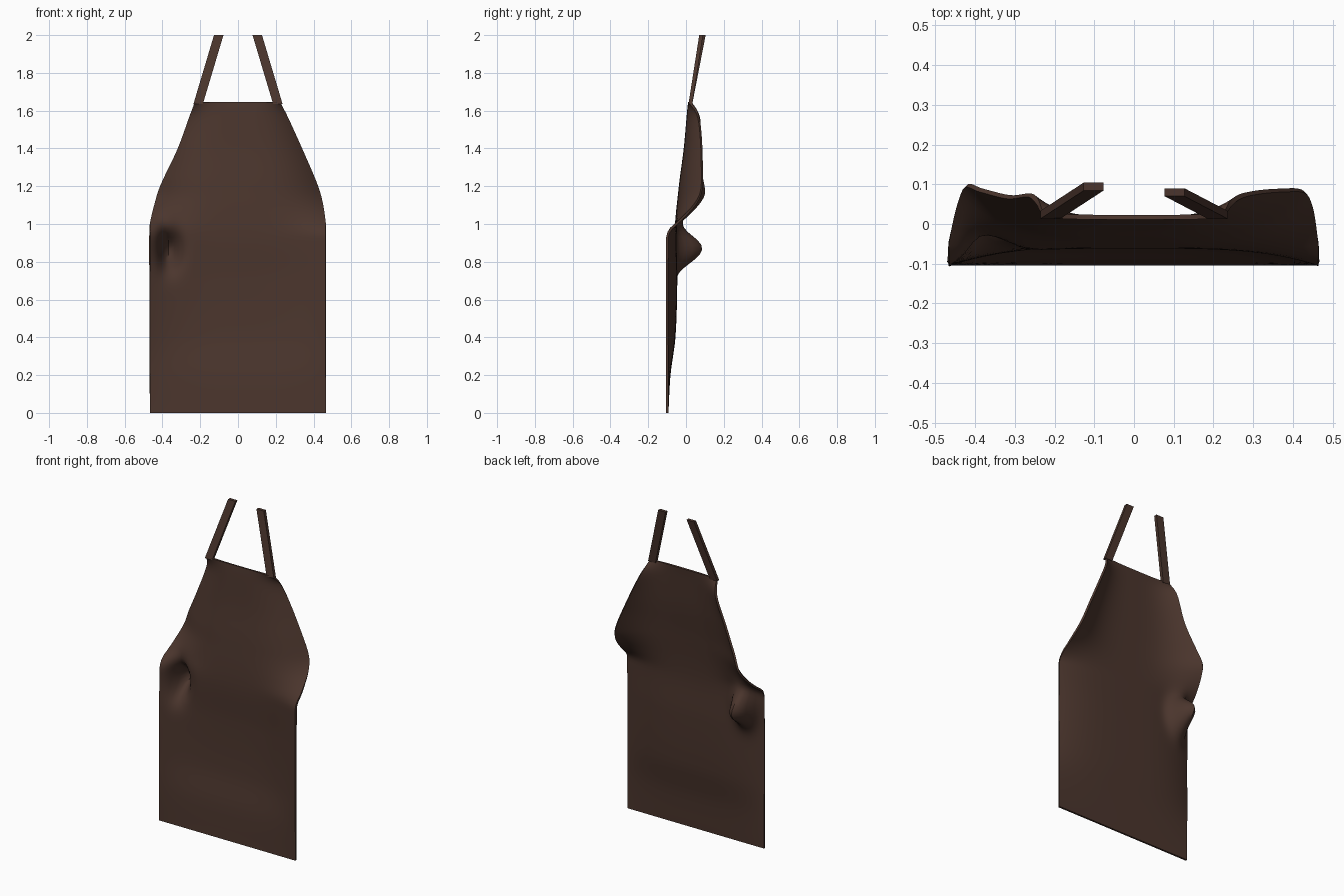
import bpy, bmesh, math

if "Cube" in bpy.data.objects:
    bpy.data.objects.remove(bpy.data.objects["Cube"], do_unlink=True)

# One dark leather colour
leather = bpy.data.materials.new("dark_brown_leather")
leather.use_nodes = True
colour = (0.070, 0.036, 0.026, 1)
leather.diffuse_color = colour
leather.node_tree.nodes["Principled BSDF"].inputs["Base Color"].default_value = colour


def curve(points, z):
    """Smooth curve through (z, value) points."""
    if z <= points[0][0]:
        return points[0][1]
    if z >= points[-1][0]:
        return points[-1][1]

    def slope(i):
        a, b = points[max(i - 1, 0)], points[min(i + 1, len(points) - 1)]
        return (b[1] - a[1]) / (b[0] - a[0])

    i = max(k for k, p in enumerate(points) if p[0] <= z)
    (z0, v0), (z1, v1) = points[i], points[i + 1]
    h = z1 - z0
    t = (z - z0) / h
    return ((2*t**3 - 3*t*t + 1) * v0 + (t**3 - 2*t*t + t) * h * slope(i)
            + (3*t*t - 2*t**3) * v1 + (t**3 - t*t) * h * slope(i + 1))


def add_object(name, bm):
    bmesh.ops.recalc_face_normals(bm, faces=bm.faces)
    mesh = bpy.data.meshes.new(name)
    bm.to_mesh(mesh)
    bm.free()
    mesh.materials.append(leather)
    obj = bpy.data.objects.new(name, mesh)
    bpy.context.collection.objects.link(obj)
    bpy.ops.object.select_all(action='DESELECT')
    obj.select_set(True)
    bpy.context.view_layer.objects.active = obj
    return obj


# Outline and drape of the sheet
left_width = [(1.0, .465), (1.1, .448), (1.2, .42), (1.4, .335), (1.6, .245), (1.645, .225)]
right_width = [(1.0, .467), (1.1, .44), (1.2, .408), (1.4, .315), (1.6, .243), (1.645, .23)]
middle_y = [(0, -.099), (.2, -.088), (.4, -.062), (.7, -.052), (.95, -.055),
            (1.2, -.032), (1.4, -.006), (1.6, .012), (1.645, .017)]
left_y = [(0, -.099), (.9, -.099), (.96, -.09), (1.03, -.02), (1.1, .045), (1.17, .08),
          (1.3, .085), (1.5, .076), (1.59, .058), (1.645, .02)]
right_y = [(0, -.099), (.9, -.099), (.97, -.085), (1.03, -.01), (1.1, .06), (1.16, .096),
           (1.25, .085), (1.4, .068), (1.55, .072), (1.6, .055), (1.645, .022)]


def sheet_point(u, z):
    x = u * curve(left_width if u > 0 else right_width, z)
    blend = abs(u) ** 3.5
    y = (1 - blend) * curve(middle_y, z) + blend * curve(left_y if u > 0 else right_y, z)
    # Pinched fold near the waist, fading out at the hem edge
    fold = math.exp(-((x + .37) / .06) ** 2 - ((z - .87) / .1) ** 2)
    y += .155 * fold * min(1, (1 - abs(u)) * 7)
    return x, y, z


# Apron sheet: a draped grid given thickness
columns, low_rows, high_rows = 48, 44, 32
heights = [i / low_rows for i in range(low_rows)]
heights += [1 + .645 * i / high_rows for i in range(high_rows + 1)]
bm = bmesh.new()
grid = [[bm.verts.new(sheet_point(2 * c / columns - 1, z)) for c in range(columns + 1)]
        for z in heights]
for lower, upper in zip(grid, grid[1:]):
    for c in range(columns):
        bm.faces.new((lower[c], lower[c + 1], upper[c + 1], upper[c]))
apron = add_object("apron_sheet", bm)
solid = apron.modifiers.new("thickness", 'SOLIDIFY')
solid.thickness = .012
solid.offset = 0
bpy.ops.object.modifier_apply(modifier=solid.name)
bpy.ops.object.shade_smooth_by_angle(angle=math.radians(40))


# Neck straps: slanted flat bars with level ends
def add_strap(name, side, top_y):
    bm = bmesh.new()
    bmesh.ops.create_cube(bm, size=1)
    for v in bm.verts:
        top = v.co.z > 0
        x, y, z = (.102, top_y, 2.0) if top else (.211, .023, 1.635)
        v.co = (side * x + v.co.x * .05, y + v.co.y * .02, z)
    add_object(name, bm)


add_strap("left_neck_strap", 1, .08)
add_strap("right_neck_strap", -1, .094)
